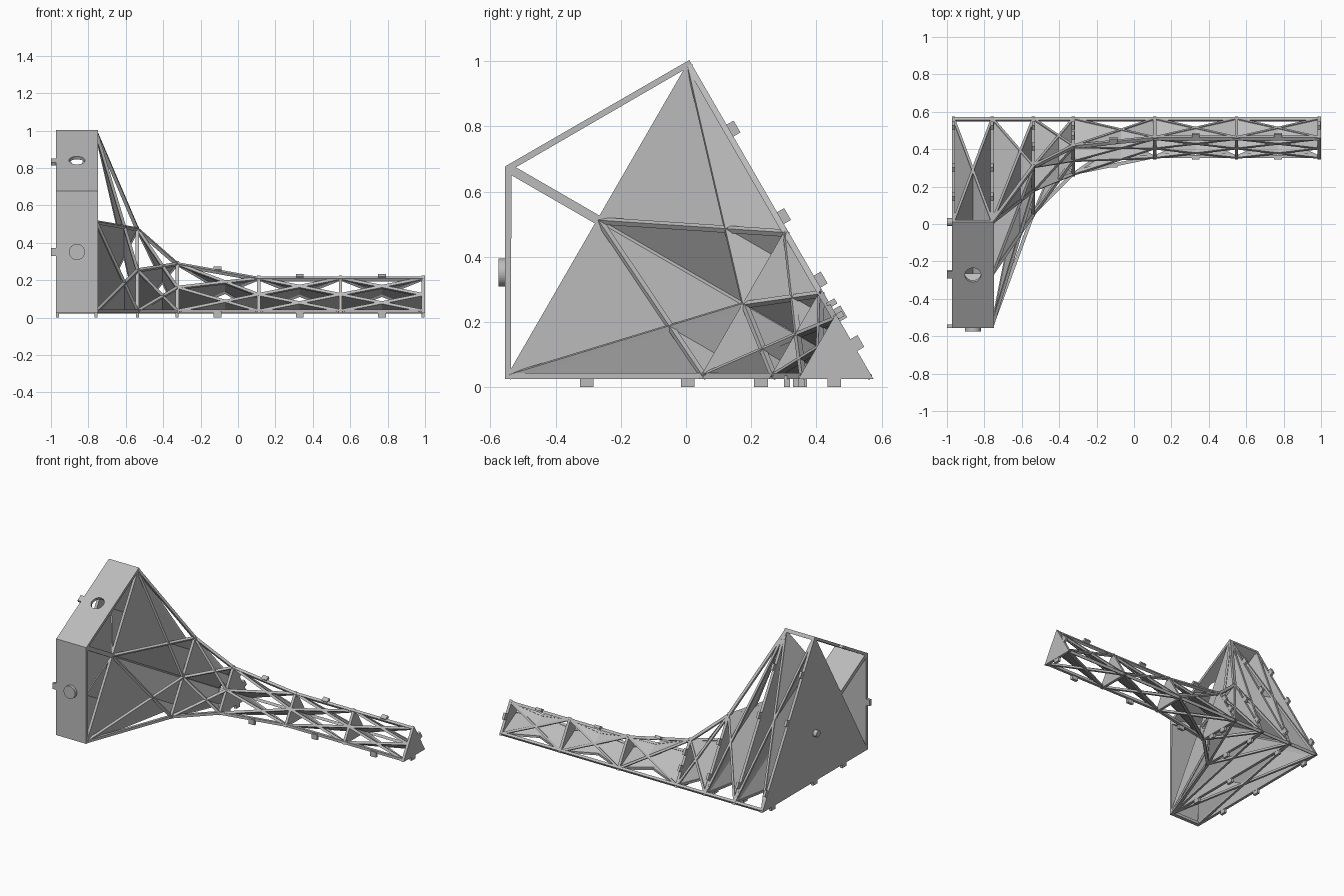
import bpy, bmesh, math
from mathutils import Vector, Matrix

cube = bpy.data.objects.get("Cube")
if cube:
    bpy.data.objects.remove(cube, do_unlink=True)

grey = bpy.data.materials.new("plain_grey")
grey.use_nodes = True
grey.diffuse_color = (0.5, 0.5, 0.5, 1)
grey.node_tree.nodes["Principled BSDF"].inputs["Base Color"].default_value = (0.5, 0.5, 0.5, 1)

# Wedge frame: spine corner, floor direction, sloped direction and their bisector
SPINE = Vector((0, 0.575, 0.025))
FLOOR = Vector((0, -1, 0))
SLOPE = Vector((0, -0.5, math.sqrt(0.75)))
MIDDLE = (FLOOR + SLOPE).normalized()
FLOOR_OUT = Vector((0, 0, -1))
SLOPE_OUT = Vector((0, math.sqrt(0.75), 0.5))
AXIS = Vector((1, 0, 0))

# Bulkhead stations: x position and side length of the triangle
STATIONS = [(-0.965, 1.13), (-0.758, 1.13), (-0.538, 0.535), (-0.325, 0.32),
            (0.11, 0.23), (0.548, 0.23), (0.99, 0.23)]


def corners(station, inset=0.0):
    """Spine, floor, slope and middle points of one triangular section."""
    x, side = station
    side -= 2 * math.sqrt(3) * inset
    c = SPINE + MIDDLE * 2 * inset + AXIS * x
    return c, c + FLOOR * side, c + SLOPE * side, c + MIDDLE * side * math.sqrt(0.75)


def prism(bm, pts, offset):
    """Extrude a flat polygon by a vector."""
    low = [bm.verts.new(p) for p in pts]
    high = [bm.verts.new(p + offset) for p in pts]
    bm.faces.new(low)
    bm.faces.new(high[::-1])
    n = len(pts)
    for i in range(n):
        j = (i + 1) % n
        bm.faces.new((low[j], low[i], high[i], high[j]))


def web(bm, a, b, c, t):
    n = (b - a).cross(c - a).normalized() * t
    prism(bm, [p - n / 2 for p in (a, b, c)], n)


def beam(bm, a, b, normal, w, h=None):
    """Bar from a to b, w wide and h deep along the given normal."""
    along = (b - a).normalized()
    side = along.cross(normal).normalized()
    up = side.cross(along).normalized()
    s, u = side * w / 2, up * (h or w) / 2
    prism(bm, [a - s - u, a + s - u, a + s + u, a - s + u], b - a)


def cylinder(bm, centre, direction, radius, depth):
    rot = direction.to_track_quat('Z', 'Y').to_matrix().to_4x4()
    bmesh.ops.create_cone(bm, cap_ends=True, segments=32, radius1=radius, radius2=radius,
                          depth=depth, matrix=Matrix.Translation(centre) @ rot)


def finish(name, bm):
    bmesh.ops.recalc_face_normals(bm, faces=bm.faces)
    mesh = bpy.data.meshes.new(name)
    bm.to_mesh(mesh)
    bm.free()
    mesh.materials.append(grey)
    ob = bpy.data.objects.new(name, mesh)
    bpy.context.scene.collection.objects.link(ob)
    return ob


# Triangular bulkheads
bm = bmesh.new()
for st in STATIONS:
    c, f, s, m = corners(st)
    prism(bm, [p - AXIS * 0.009 for p in (c, f, s)], AXIS * 0.018)
finish("bulkheads", bm)

# Long rails along the spine, the floor edge and the sloped edge
bm = bmesh.new()
for a, b in zip(STATIONS, STATIONS[1:]):
    for k, n in ((0, MIDDLE), (1, FLOOR_OUT), (2, SLOPE_OUT)):
        beam(bm, corners(a, 0.009)[k], corners(b, 0.009)[k], n, 0.018)
finish("rails", bm)

# Crossed bracing on the floor side, the sloped side and the two inner panels
bm = bmesh.new()
for i, (a, b) in enumerate(zip(STATIONS, STATIONS[1:])):
    p, q = corners(a, 0.008), corners(b, 0.008)
    for k, n in ((1, FLOOR_OUT), (2, SLOPE_OUT)):
        beam(bm, p[0], q[k], n, 0.014)
        beam(bm, p[k], q[0], n, 0.014)
        if i > 0:
            beam(bm, p[3], q[k], MIDDLE, 0.016)
            beam(bm, p[k], q[3], MIDDLE, 0.016)
finish("cross_braces", bm)

# Thin diagonal webs that tie the braces to the spine
bm = bmesh.new()
for a, b in zip(STATIONS, STATIONS[1:]):
    p, q = corners(a, 0.006), corners(b, 0.006)
    for k in (1, 2):
        web(bm, p[3], q[k], p[0], 0.008)
        web(bm, p[k], q[3], q[0], 0.008)
finish("diagonal_webs", bm)

# Outer walls closing the wide end into a kite
X0, X1 = -0.974, -0.749
c, f, s, m = corners((X0, 1.13))
tip = c + MIDDLE * 1.13 / math.cos(math.pi / 6)
width = AXIS * (X1 - X0)
bm = bmesh.new()
prism(bm, [f, tip, tip - MIDDLE * 0.022, f - FLOOR * 0.018], width)
finish("front_wall", bm)
bm = bmesh.new()
prism(bm, [s, tip, tip - MIDDLE * 0.022, s - SLOPE * 0.018], width)
upper_wall = finish("upper_wall", bm)
bm = bmesh.new()
beam(bm, tip - MIDDLE * 0.015 + width / 2, m + width / 2, AXIS, 0.028, X1 - X0)
finish("middle_wall", bm)

# Round socket in the upper wall and matching round stud on the front wall
bm = bmesh.new()
cylinder(bm, (s + tip) / 2 + width / 2, SLOPE, 0.043, 0.1)
cutter = finish("socket_cutter", bm)
cutter.hide_render = True
cutter.hide_viewport = True
cut = upper_wall.modifiers.new("socket", 'BOOLEAN')
cut.operation = 'DIFFERENCE'
cut.solver = 'EXACT'
cut.object = cutter
bm = bmesh.new()
cylinder(bm, (f + tip) / 2 + width / 2 + FLOOR * 0.008, FLOOR, 0.043, 0.024)
# End pin in the middle of the wide bulkhead
cylinder(bm, (c + f + s) / 3 - AXIS * 0.011, AXIS, 0.022, 0.03)
finish("round_studs", bm)

# Small locating tabs on the floor and sloped sides
bm = bmesh.new()
TABS = {0: (0.88, 0.57, 0.12), 1: (0.88, 0.57, 0.12), 2: (0.345, 0.12),
        3: (0.225, 0.12), 6: (0.12,)}
for along, out in ((FLOOR, FLOOR_OUT), (SLOPE, SLOPE_OUT)):
    for i, spots in TABS.items():
        for d in spots:
            p = SPINE + along * d + AXIS * STATIONS[i][0]
            beam(bm, p - out * 0.01, p + out * 0.025, along, 0.016, 0.042)
    for x, d in ((-0.11, 0.265), (0.33, 0.221), (0.77, 0.221)):
        p = SPINE + along * d + AXIS * x
        beam(bm, p - out * 0.01, p + out * (0.025 if along == FLOOR else 0.02), along, 0.042, 0.018)
# Tabs on the outer end of the two kite walls
for corner, inward in ((f, -FLOOR), (s, -SLOPE)):
    p = (corner + tip) / 2 + inward * 0.009
    beam(bm, p + AXIS * 0.01, p - AXIS * 0.026, inward, 0.042, 0.018)
finish("locating_tabs", bm)
